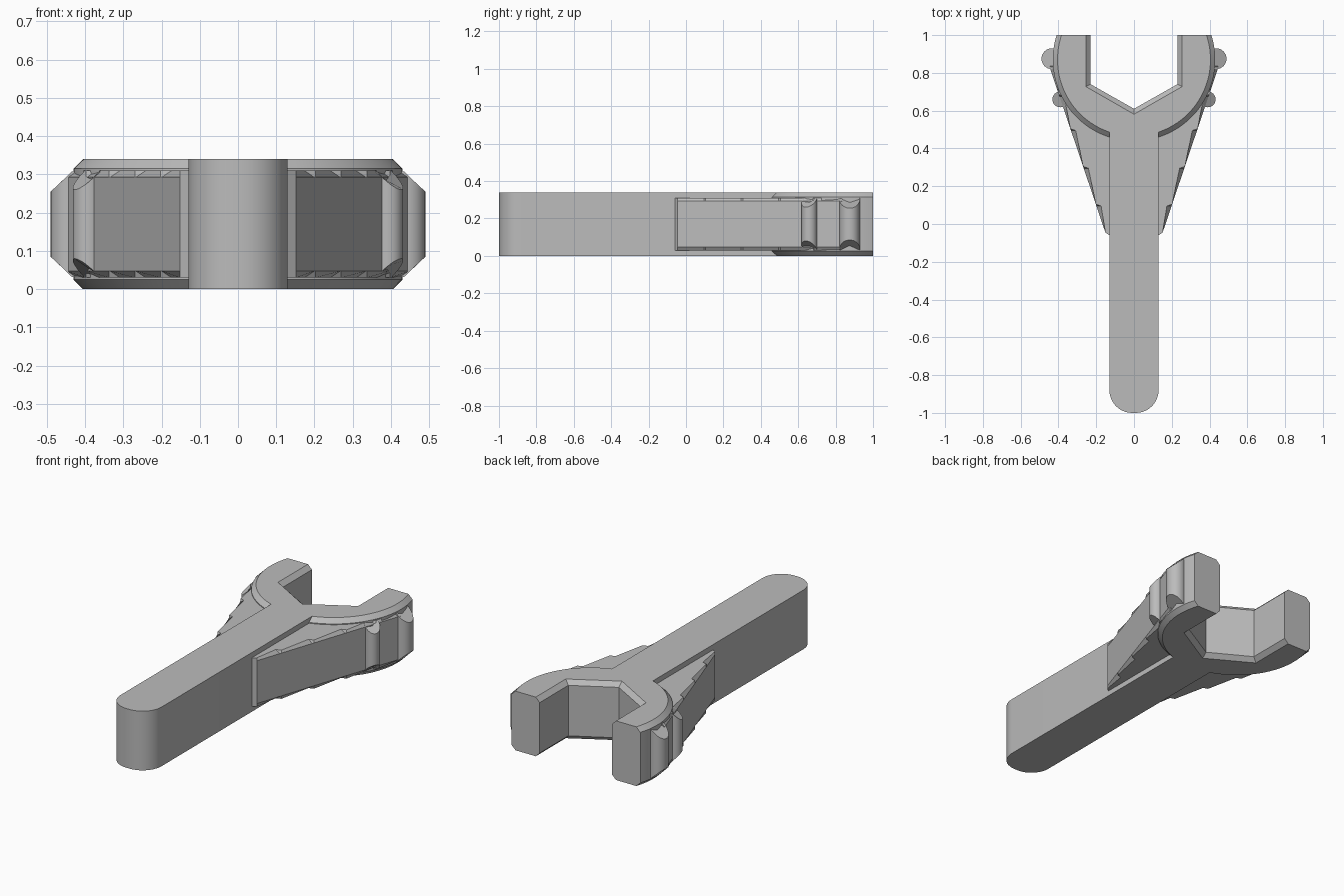
import bpy, bmesh
from math import sin, cos, sqrt, atan2, pi, hypot

cube = bpy.data.objects.get("Cube")
if cube:
    bpy.data.objects.remove(cube, do_unlink=True)

HEIGHT, HALF, HEAD_Y, HEAD_R = 0.34, 0.13, 0.87, 0.43
CHAMFER = 0.025

grey = bpy.data.materials.new("plain grey")
grey.use_nodes = True
colour = (0.5, 0.5, 0.5, 1)
grey.diffuse_color = colour
grey.node_tree.nodes["Principled BSDF"].inputs["Base Color"].default_value = colour


def loft(name, rings):
    """Skin a stack of matching closed rings and cap both ends."""
    bm = bmesh.new()
    loops = [[bm.verts.new(p) for p in ring] for ring in rings]
    for low, high in zip(loops, loops[1:]):
        for i in range(len(low)):
            j = (i + 1) % len(low)
            bm.faces.new((low[i], low[j], high[j], high[i]))
    bm.faces.new(loops[0][::-1])
    bm.faces.new(loops[-1])
    bmesh.ops.recalc_face_normals(bm, faces=bm.faces)
    mesh = bpy.data.meshes.new(name)
    bm.to_mesh(mesh)
    bm.free()
    mesh.materials.append(grey)
    obj = bpy.data.objects.new(name, mesh)
    bpy.context.collection.objects.link(obj)
    bpy.ops.object.select_all(action="DESELECT")
    obj.select_set(True)
    bpy.context.view_layer.objects.active = obj
    bpy.ops.object.shade_smooth_by_angle(angle=pi / 7)
    return obj


def arc(cx, cy, r, a, b, steps):
    return [(cx + r * cos(a + (b - a) * i / steps), cy + r * sin(a + (b - a) * i / steps))
            for i in range(steps + 1)]


def at(points, z):
    return [(x, y, z) for x, y in points]


# Wrench body: hexagonal jaw, round head and rounded handle in one outline
def body_outline(inset):
    r = HEAD_R - inset
    half = [(0.23 + inset, 1), (0.23 + inset, 0.74 - inset / 2)][::-1]
    start = atan2(1 - HEAD_Y, sqrt(r * r - (1 - HEAD_Y) ** 2))
    end = -atan2(sqrt(r * r - HALF ** 2), HALF)
    half += arc(0, HEAD_Y, r, start, end, 28)
    half += arc(HALF - 0.12, -0.88, 0.12, 0, -pi / 2, 10)
    return [(0, 0.61 - 1.15 * inset)] + half + [(-x, y) for x, y in half[::-1]]


loft("wrench_body", [at(body_outline(CHAMFER), 0), at(body_outline(0), CHAMFER),
                     at(body_outline(0), HEIGHT - CHAMFER), at(body_outline(CHAMFER), HEIGHT)])


# Side gussets: tapered webs with saw-tooth notches along the outer edges
def gusset_outline(side, notch):
    pts = [(0.10, 0.5), (0.10, -0.06), (HALF, -0.06)]
    stops = [-0.05, 0.1, 0.3, 0.5, 0.68, 0.84]
    for low, high in zip(stops, stops[1:]):
        for y, depth in ((low + 0.005, 0), (high - 0.005, notch)):
            pts.append((0.15 + (y + 0.05) * 0.337 - depth, y))
    pts.append((0.32, 0.84))
    return [(side * x, y) for x, y in pts]


# Grip ribs: upright cylinders whose ends follow the cone of the head chamfer
def rib(name, side, x, y, r):
    ring = arc(x, y, r, 0, 2 * pi, 32)[:-1]
    lows = [max(0.03, hypot(px, py - HEAD_Y) - 0.405) for px, py in ring]
    loft(name, [[(side * px, py, z) for (px, py), z in zip(ring, lows)],
                [(side * px, py, HEIGHT - z) for (px, py), z in zip(ring, lows)]])


for label, side in (("left", 1), ("right", -1)):
    plain, notched = gusset_outline(side, 0), gusset_outline(side, 0.025)
    loft(label + "_gusset", [at(notched, 0.03), at(plain, 0.047),
                             at(plain, HEIGHT - 0.047), at(notched, HEIGHT - 0.03)])
    rib(label + "_large_rib", side, 0.435, 0.875, 0.055)
    rib(label + "_small_rib", side, 0.39, 0.66, 0.042)
